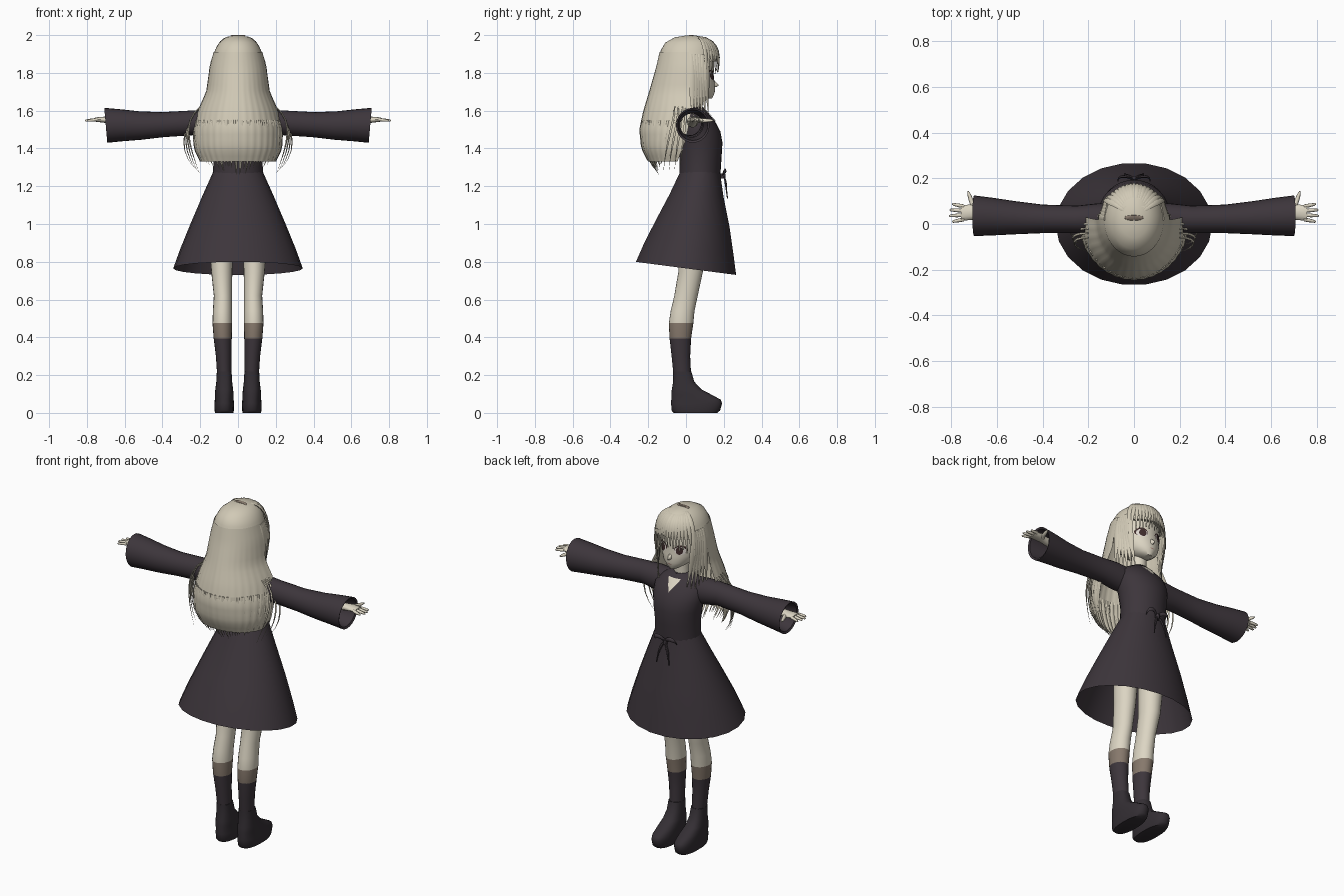
import bpy, bmesh, math, random
from mathutils import Vector
from mathutils.bvhtree import BVHTree
from mathutils.geometry import interpolate_bezier

random.seed(4)
cube = bpy.data.objects.get("Cube")
if cube:
    bpy.data.objects.remove(cube)

X, Y, Z = Vector((1, 0, 0)), Vector((0, 1, 0)), Vector((0, 0, 1))


def material(name, r, g, b):
    m = bpy.data.materials.new(name)
    m.use_nodes = True
    m.diffuse_color = (r, g, b, 1)
    m.node_tree.nodes["Principled BSDF"].inputs["Base Color"].default_value = (r, g, b, 1)
    return m


HAIR = material("pale hair", .64, .59, .47)
SKIN = material("skin", .72, .67, .55)
CLOTH = material("dark cloth", .046, .036, .044)
BOOT = material("boot leather", .034, .028, .034)
SOCK = material("brown sock", .24, .19, .15)
IRIS = material("dark iris", .05, .025, .025)
WHITE = material("eye white", .75, .7, .65)
LIP = material("lip", .4, .2, .17)


def ring(c, u, v, n=24, p=1.0):
    """Closed ellipse; p below 1 makes it boxier."""
    pts = []
    for i in range(n):
        a = math.tau * i / n
        co, si = math.cos(a), math.sin(a)
        pts.append(Vector(c) + u * math.copysign(abs(co) ** p, co)
                   + v * math.copysign(abs(si) ** p, si))
    return pts


def build(name, lofts, mats, pick=None, caps=True, wrap=True):
    """One object from lists of rings; pick chooses a material index by face centre."""
    bm = bmesh.new()
    for rings in lofts:
        rows = [[bm.verts.new(p) for p in r] for r in rings]
        n = len(rows[0])
        for a, b in zip(rows, rows[1:]):
            for i in range(n if wrap else n - 1):
                j = (i + 1) % n
                bm.faces.new((a[i], a[j], b[j], b[i]))
        if caps:
            bm.faces.new(rows[0])
            bm.faces.new(rows[-1])
    bmesh.ops.recalc_face_normals(bm, faces=bm.faces)
    for f in bm.faces:
        f.smooth = True
        if pick:
            f.material_index = pick(f.calc_center_median())
    mesh = bpy.data.meshes.new(name)
    bm.to_mesh(mesh)
    bm.free()
    mesh.set_sharp_from_angle(angle=math.radians(50))
    for m in mats:
        mesh.materials.append(m)
    ob = bpy.data.objects.new(name, mesh)
    bpy.context.collection.objects.link(ob)
    return ob


def upright(rows, n=24, p=1.0):
    """Rings from (z, half width, back y, front y)."""
    return [ring((0, (b + f) / 2, z), X * w, Y * (f - b) / 2, n, p) for z, w, b, f in rows]


def strand(p0, p1, p2, p3, width, thick=.006, tip=.08):
    """Flat tapered lock along a curve, lying on the head's outside."""
    pts = interpolate_bezier(Vector(p0), Vector(p1), Vector(p2), Vector(p3), 9)
    rings = []
    for i, c in enumerate(pts):
        t = (pts[min(i + 1, 8)] - pts[max(i - 1, 0)]).normalized()
        out = Vector((c.x, c.y - .02, .03)).normalized()
        side = t.cross(out).normalized()
        k = max(tip, min(1, .6 + i * .15, (8 - i) / 3.5))
        rings.append(ring(c, side * width * k, side.cross(t) * thick * k, 6))
    return rings


def plate(name, target, outline, mat, lift):
    """Thin patch dropped onto the +y side of a target surface."""
    tree = BVHTree.FromPolygons([v.co for v in target.data.vertices],
                                [f.vertices for f in target.data.polygons])
    mid = sum((Vector(q) for q in outline), Vector((0, 0))) / len(outline)
    rings = []
    for k in (.02, .35, .7, 1):
        row = []
        for q in outline:
            s = mid.lerp(Vector(q), k)
            hit = tree.ray_cast(Vector((s.x, 1, s.y)), -Y)[0]
            row.append(hit + Y * lift)
        rings.append(row)
    return build(name, [rings], [mat], caps=False)


def oval(x, z, rx, rz, n=16):
    return [(x + rx * math.cos(math.tau * i / n), z + rz * math.sin(math.tau * i / n))
            for i in range(n)]


# Head, neck and face
head = build("head", [upright([
    (1.665, .022, .08, .138), (1.685, .055, .02, .148), (1.71, .085, -.04, .154),
    (1.75, .108, -.08, .151), (1.8, .12, -.1, .145), (1.86, .122, -.11, .148),
    (1.92, .1, -.09, .125), (1.955, .05, -.04, .07)], 32)], [SKIN])
build("neck", [upright([(1.54, .05, -.01, .085), (1.62, .041, 0, .08), (1.72, .042, 0, .085)])], [SKIN])
build("nose", [[ring((0, y, z), X * r, Z * r * 1.5, 8)
                for y, z, r in ((.145, 1.742, .014), (.163, 1.737, .007), (.172, 1.735, .002))]], [SKIN])
for s, side in ((1, "left"), (-1, "right")):
    plate(side + "_eyelash", head, oval(s * .056, 1.791, .033, .026), IRIS, .002)
    plate(side + "_eye_white", head, oval(s * .055, 1.785, .028, .024), WHITE, .004)
    plate(side + "_iris", head, oval(s * .053, 1.786, .018, .023), IRIS, .006)
plate("mouth", head, oval(0, 1.7, .014, .002), LIP, .002)

# Dress
bodice = build("bodice", [upright([
    (1.26, .132, -.035, .182), (1.35, .13, -.035, .188), (1.43, .14, -.045, .193),
    (1.49, .15, -.05, .182), (1.55, .148, -.045, .15), (1.59, .11, -.035, .115),
    (1.62, .058, -.02, .09)], 28)], [CLOTH])
plate("neckline", bodice, [(-.04, 1.6), (0, 1.6), (.04, 1.6), (.02, 1.565), (0, 1.535), (-.02, 1.565)], SKIN, .004)
skirt = []
for z, w, b, f, tilt in ((1.28, .13, -.03, .18, 0), (1.15, .188, -.09, .2, .03), (1, .252, -.165, .232, .07),
                         (.87, .305, -.225, .253, .11), (.765, .343, -.268, .268, .13)):
    skirt.append([p - Z * tilt * (p.y - (b + f) / 2)
                  for p in ring((0, (b + f) / 2, z), X * w, Y * (f - b) / 2, 22)])
build("skirt", [skirt], [CLOTH], caps=False)

# Waist bow
bow = [strand((0, .19, 1.255), (s * .03, .215, 1.3), (s * .075, .215, 1.285), (s * .07, .185, 1.25), .012)
       for s in (1, -1)]
bow += [strand((0, .195, 1.255), (s * .02, .215, 1.24), (s * .035, .21, 1.19), (s * .04, .22, 1.135), .008, tip=.5)
        for s in (1, -1)]
bow.append(upright([(1.24, .012, .18, .21), (1.268, .012, .18, .21)], 8))
build("waist_bow", bow, [CLOTH])

for s, side in ((1, "left"), (-1, "right")):
    # Sleeve, wrist and hand
    sleeve = [ring((s * x, (b + f) / 2, (lo + hi) / 2), Y * (f - b) / 2, Z * (hi - lo) / 2 + X * s * .008)
              for x, b, f, lo, hi in (
                  (.07, -.04, .09, 1.45, 1.6), (.16, -.045, .09, 1.455, 1.605), (.25, -.04, .08, 1.47, 1.6),
                  (.4, -.04, .085, 1.46, 1.592), (.52, -.045, .1, 1.446, 1.597),
                  (.62, -.05, .115, 1.438, 1.608), (.7, -.053, .125, 1.43, 1.615),
                  (.695, -.043, .115, 1.442, 1.605), (.58, -.03, .09, 1.46, 1.585))]
    build(side + "_sleeve", [sleeve], [CLOTH], caps=False)
    hand = [[ring((s * x, y, z), Y * w, Z * h, 12) for x, y, z, w, h in (
        (.5, .035, 1.54, .03, .03), (.67, .045, 1.55, .024, .02),
        (.71, .052, 1.552, .034, .016), (.757, .048, 1.553, .034, .011))]]
    for i, length in enumerate((.045, .057, .055, .045)):
        y = .02 + i * .019
        hand.append([ring((s * (.745 + length * k * 1.15), y + (y - .048) * k * .35, 1.553 - .006 * k),
                          Y * r, Z * r, 8) for k, r in ((0, .009), (.5, .008), (.9, .006), (1, .002))])
    hand.append([ring((s * x, y, 1.548), X * r, Z * r, 8)
                 for x, y, r in ((.695, .06, .014), (.712, .1, .011), (.722, .13, .008), (.727, .145, .003))])
    build(side + "_hand", hand, [SKIN])

    # Leg with sock bands, then the platform boot
    leg = [ring((s * x, y, z), X * rx, Y * ry, 20) for z, x, y, rx, ry in (
        (.98, .088, .04, .068, .075), (.75, .086, .025, .056, .065), (.62, .08, 0, .048, .062),
        (.54, .082, -.018, .051, .063), (.475, .083, -.026, .052, .065), (.395, .081, -.03, .048, .057),
        (.3, .076, -.027, .041, .049), (.18, .072, -.018, .037, .046))]
    build(side + "_leg", [leg], [SKIN, SOCK, CLOTH],
          lambda c: 0 if c.z > .475 else 1 if c.z > .395 else 2)
    boot = [ring((s * .073, y, z), X * rx + Y * rx * s * .05, Y * ry, 24, .8) for z, y, rx, ry in (
        (0, .05, .048, .115), (.012, .052, .051, .128), (.05, .056, .052, .135), (.07, .053, .05, .131),
        (.095, .03, .05, .108), (.125, .003, .047, .078), (.165, -.012, .042, .056), (.22, -.02, .039, .048))]
    build(side + "_boot", [boot], [BOOT])

# Hair cap and crown parting
build("hair_cap", [upright([
    (1.998, .02, 0, .05), (1.988, .065, -.06, .11), (1.96, .1, -.11, .145),
    (1.92, .122, -.133, .16), (1.86, .14, -.148, .168)], 40)], [HAIR], caps=True)
build("crown_parting", [upright([(1.994, .042, .012, .042), (2, .035, .016, .038)], 12)], [SOCK])

FALL = ((1.91, .129, .015, -.14), (1.83, .15, .02, -.158), (1.7, .168, .02, -.195), (1.6, .213, .03, -.225),
        (1.5, .237, .005, -.246), (1.4, .233, -.02, -.236), (1.33, .2, -.045, -.2), (1.27, .15, -.07, -.15))


def fall_point(t, z, grow=1.0):
    """Point on the long back hair at angle t and height z."""
    z = min(z, FALL[0][0])
    for a, b in zip(FALL, FALL[1:]):
        if z >= b[0] or b is FALL[-1]:
            k = (z - a[0]) / (b[0] - a[0])
            w, f, y = (a[i] + (b[i] - a[i]) * k for i in (1, 2, 3))
            return Vector((w * grow * math.cos(t), f - (f - y) * grow * math.sin(t), z))


# Long back hair with gentle ridges and a ragged hem
rows = []
for r in range(21):
    rows.append([fall_point(math.pi * i / 72, 1.91 - r * .029, 1 + .008 * math.cos(i * math.pi / 2) * r / 20)
                 for i in range(73)])
build("back_hair", [rows], [HAIR], caps=False, wrap=False)
ends = []
for i in range(46):
    t = math.pi * (i + random.random()) / 46
    low = 1.25 + random.uniform(0, .05) + .09 * abs(math.cos(t)) ** 2
    ends.append(strand(*(fall_point(t, 1.55 + (low - 1.55) * k, 1.004) for k in (0, .35, .7, 1)),
                       random.uniform(.008, .016), .005))
build("hair_ends", ends, [HAIR])

# Fringe, face-framing locks and loose wisps
fringe = []
for i in range(17):
    a = i / 8 - 1
    fringe.append(strand((.03 * a, .05, 1.988), (.085 * a, .15 - .05 * a * a, 1.995),
                         (.14 * a, .195 - .085 * a * a, 1.92),
                         (.133 * a, .17 - .065 * a * a, 1.805 + .012 * (i % 2) - .04 * a * a), .015, tip=.25))
build("fringe", fringe, [HAIR])
locks, wisps = [], []
for s in (1, -1):
    for i in range(6):
        y = .025 + i * .016
        locks.append(strand((s * (.128 - i * .003), y, 1.9), (s * (.165 - i * .005), y + .01, 1.8),
                            (s * (.142 - i * .006), y, 1.72),
                            (s * (.165 - i * .015), y + .015, 1.55 + .012 * (i % 3)), .018))
    for i in range(4):
        wisps.append(strand((s * .2, -.02 * i, 1.62), (s * (.27 + .01 * i), -.02 * i, 1.54),
                            (s * (.335 - .025 * i), -.03 * i - .02, 1.42),
                            (s * (.235 - .01 * i), -.03 * i - .03, 1.3 - .01 * i), .006, .004))
build("face_locks", locks, [HAIR])
build("loose_wisps", wisps, [HAIR])
